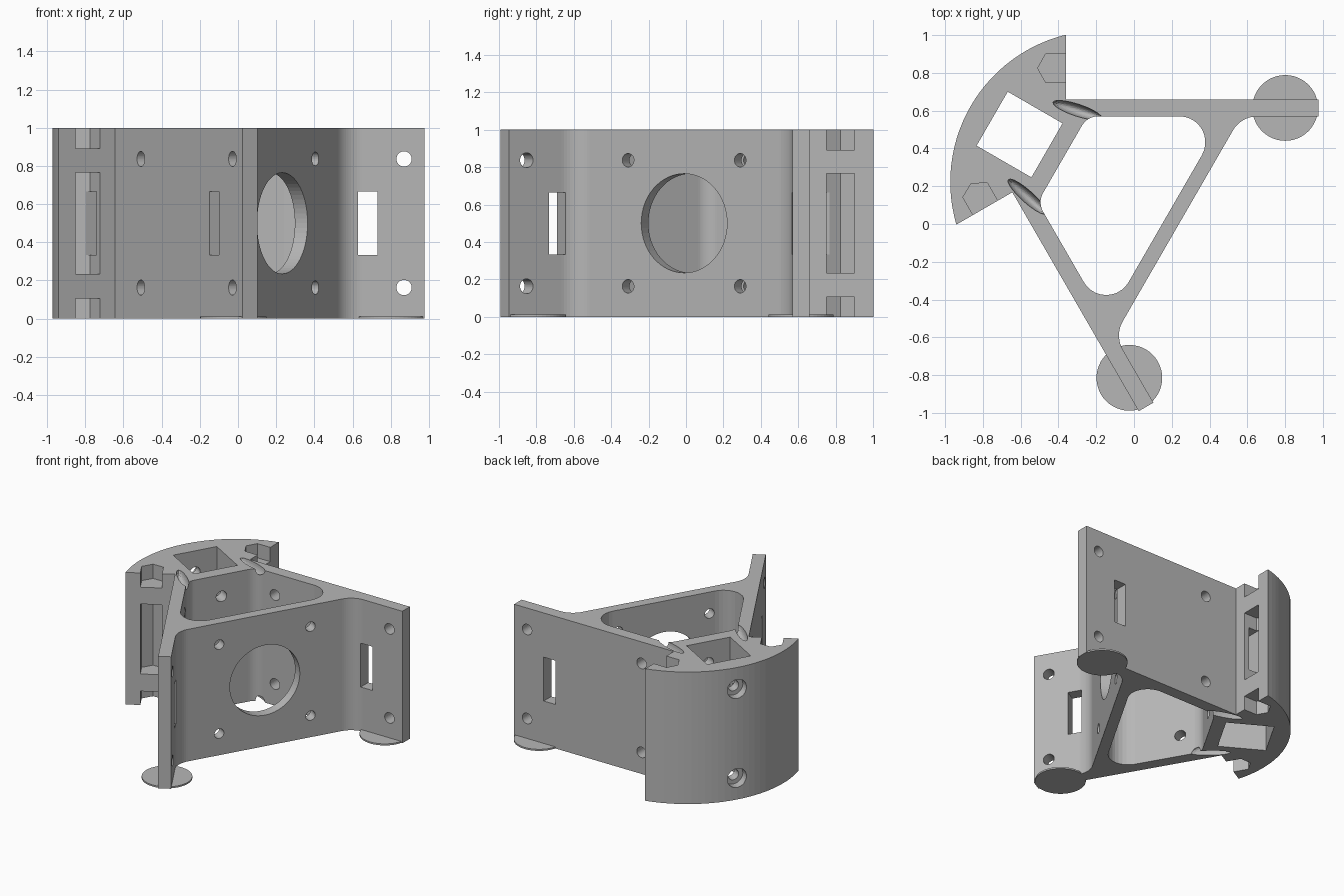
import bpy, bmesh, math
from mathutils import Vector, Matrix

if "Cube" in bpy.data.objects:
    bpy.data.objects.remove(bpy.data.objects["Cube"])

grey = bpy.data.materials.new("plain grey")
grey.diffuse_color = (0.47, 0.47, 0.47, 1)
grey.use_nodes = True
grey.node_tree.nodes["Principled BSDF"].inputs["Base Color"].default_value = grey.diffuse_color

# Mirror frame: the bracket is symmetric about an axis pointing to 150 degrees
MID = Vector((0.388, -0.10))
U = Vector((-math.sqrt(0.75), 0.5))
W = Vector((0.5, math.sqrt(0.75)))


def at(s, v):
    return MID + U * s + W * v


def mir(p):
    d = Vector(p[:2]) - MID
    return at(d.dot(U), -d.dot(W))


def both(pts):
    return [[Vector(p) for p in pts], [mir(p) for p in pts][::-1]]


def fillet(a, p, b, r, n=10):
    """Points of a rounded corner at p between neighbours a and b."""
    a, p, b = Vector(a), Vector(p), Vector(b)
    da, db = (a - p).normalized(), (b - p).normalized()
    half = da.angle(db) / 2
    c = p + (da + db).normalized() * (r / math.sin(half))
    t0, t1 = p + da * (r / math.tan(half)) - c, p + db * (r / math.tan(half)) - c
    ang = math.pi - 2 * half
    sgn = 1 if t0.x * t1.y - t0.y * t1.x > 0 else -1
    return [c + Matrix.Rotation(sgn * ang * i / n, 2) @ t0 for i in range(n + 1)]


def finish(name, bm):
    bmesh.ops.recalc_face_normals(bm, faces=bm.faces)
    me = bpy.data.meshes.new(name)
    bm.to_mesh(me)
    bm.free()
    me.materials.append(grey)
    ob = bpy.data.objects.new(name, me)
    bpy.context.collection.objects.link(ob)
    return ob


def prism(name, pts, z0, z1):
    bm = bmesh.new()
    f = bm.faces.new([bm.verts.new((p[0], p[1], z0)) for p in pts])
    top = bmesh.ops.extrude_face_region(bm, geom=[f])["geom"]
    bmesh.ops.translate(bm, vec=(0, 0, z1 - z0),
                        verts=[g for g in top if isinstance(g, bmesh.types.BMVert)])
    return finish(name, bm)


def rod(name, a, b, z, r, seg=32):
    a, b = Vector((a[0], a[1], z)), Vector((b[0], b[1], z))
    m = Matrix.Translation((a + b) / 2) @ (b - a).to_track_quat('Z', 'Y').to_matrix().to_4x4()
    bm = bmesh.new()
    bmesh.ops.create_cone(bm, cap_ends=True, segments=seg, radius1=r, radius2=r,
                          depth=(b - a).length, matrix=m)
    return finish(name, bm)


def box(x0, x1, y0, y1):
    return [(x0, y0), (x1, y0), (x1, y1), (x0, y1)]


# Main outline: back wall, arm, curved head, mirrored
C, R = at(0.644, 0), 0.803
corner = at(0.18, (0.67 - 0.09) / W.y)
half = fillet(at(0.18, 0), corner, (0.978, 0.57), 0.15)
half += [Vector(p) for p in [(0.978, 0.57), (0.978, 0.66), (-0.36, 0.66)]]
a0 = math.acos((-0.36 - C.x) / R)
a1 = math.radians(150)
half += [C + R * Vector((math.cos(a), math.sin(a)))
         for a in [a0 + (a1 - a0) * i / 14 for i in range(14)]]
body = prism("bracket_body", half + [at(0.644 + R, 0)] + [mir(p) for p in half[::-1]], 0, 1)

cutters = []

# Rounded triangular void
q1 = at(0.257, (0.67 - 0.1285) / W.y)
q2 = at(0.885, (0.67 - 0.4425) / W.y)
side = fillet(at(0.257, 0), q1, q2, 0.137) + fillet(q1, q2, at(0.885, 0), 0.1)
cutters.append(prism("void_cutter", side + [mir(p) for p in side[::-1]], -0.1, 1.1))

# Square socket in the head
cutters.append(prism("socket_cutter", [at(0.98, -0.165), at(1.315, -0.165),
                                       at(1.315, 0.165), at(0.98, 0.165)], -0.1, 1.1))

# Pointed pockets in the head ends, tie slots beside them and in the arms
pocket = [(-0.3, 0.75), (-0.3, 0.9), (-0.468, 0.9), (-0.51, 0.825), (-0.468, 0.75)]
for pts in both(pocket):
    for z0, z1 in [(-0.1, 0.105), (0.235, 0.765), (0.892, 1.1)]:
        cutters.append(prism("pocket_cutter", pts, z0, z1))
for shape in [box(-0.478, -0.40, 0.55, 0.77), box(0.63, 0.73, 0.5, 0.75)]:
    for pts in both(shape):
        cutters.append(prism("slot_cutter", pts, 0.333, 0.665))

# Screw holes in arms, back wall and head; large round opening
for z in (0.163, 0.837):
    for x in (0.87, -0.09):
        for a, b in both([(x, 0.5), (x, 0.75)]):
            cutters.append(rod("arm_hole_cutter", a, b, z, 0.04))
    for v in (-0.346, 0.346):
        cutters.append(rod("wall_hole_cutter", at(0.1, v), at(0.32, v), z, 0.036))
    cutters.append(rod("head_hole_cutter", at(0.8, 0), at(1.6, 0), z, 0.04))
    cutters.append(rod("head_recess_cutter", at(1.385, 0), at(1.65, 0), z, 0.072))
cutters.append(rod("opening_cutter", at(0.1, 0), at(0.33, 0), 0.5, 0.265, 64))

# Tapered grooves beside the head, at top and bottom
for z in (0, 1):
    for a, b in both([(-0.43, 0.645), (-0.17, 0.56)]):
        d = b - a
        c = (a + b) / 2
        m = (Matrix.Translation((c.x, c.y, z)) @ Matrix.Rotation(math.atan2(d.y, d.x), 4, 'Z')
             @ Matrix.Diagonal((d.length / 2, 0.032, 0.06, 1)))
        bm = bmesh.new()
        bmesh.ops.create_uvsphere(bm, u_segments=20, v_segments=13, radius=1, matrix=m)
        cutters.append(finish("groove_cutter", bm))

# Cut everything out of the body
for c in cutters:
    c.hide_render = True
    mod = body.modifiers.new("cut", 'BOOLEAN')
    mod.operation = 'DIFFERENCE'
    mod.solver = 'EXACT'
    mod.object = c
bpy.context.view_layer.update()
dg = bpy.context.evaluated_depsgraph_get()
cut = bpy.data.meshes.new_from_object(body.evaluated_get(dg))
body.modifiers.clear()
body.data = cut
for c in cutters:
    bpy.data.objects.remove(c, do_unlink=True)

# Thin round foot pads under the arm tips
for name, p in [("right_foot_pad", at(0, 0.825)), ("front_foot_pad", at(0, -0.825))]:
    prism(name, [p + 0.174 * Vector((math.cos(i * math.pi / 24), math.sin(i * math.pi / 24)))
                 for i in range(48)], 0, 0.012)
